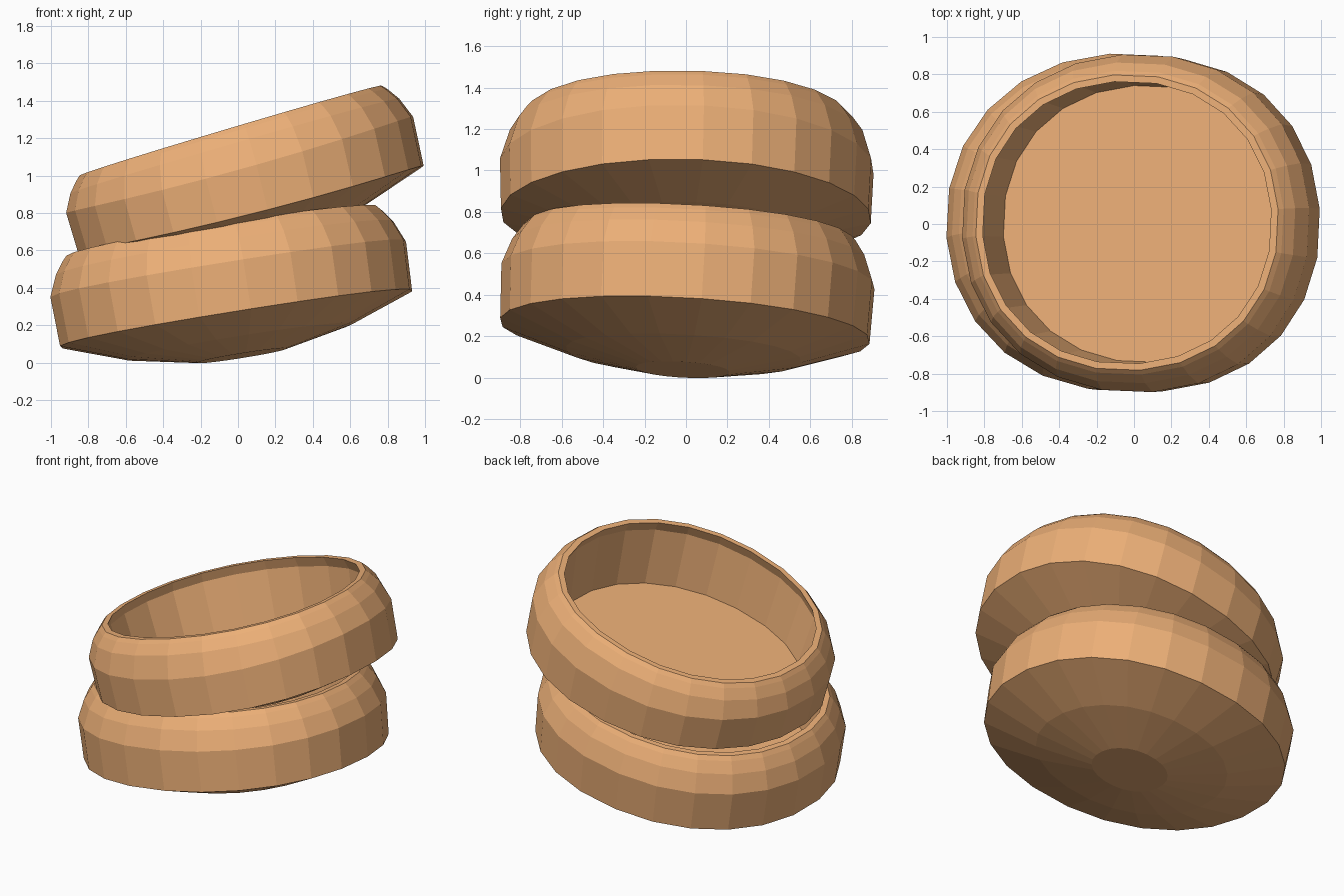
import bpy, bmesh
from math import sin, cos, pi, radians
from mathutils import Euler

if "Cube" in bpy.data.objects:
    bpy.data.objects.remove(bpy.data.objects["Cube"])

SIDES = 24
RX, RY = 0.965, 0.905   # half widths of a bowl

# radius (fraction of half width) and height, from the domed base up over the lip to the floor
PROFILE = [(0.25, -0.20), (0.63, -0.125), (0.99, 0.0), (1.0, 0.26), (0.95, 0.37),
           (0.90, 0.435), (0.875, 0.46), (0.835, 0.46), (0.86, 0.39), (0.82, 0.01)]

clay = bpy.data.materials.new("clay")
clay.diffuse_color = (0.84, 0.43, 0.185, 1)
clay.use_nodes = True
clay.node_tree.nodes["Principled BSDF"].inputs["Base Color"].default_value = clay.diffuse_color


def soft_circle(a, power=2 / 2.12):
    """Point on a slightly squared circle."""
    c, s = cos(a), sin(a)
    return (abs(c) ** power * (1 if c > 0 else -1),
            abs(s) ** power * (1 if s > 0 else -1))


def bowl(name, location, tilt_x, tilt_y, height=1.0, turn=0.0, skew=0.0, sag=0.0):
    """Skew makes the wall taller on the +x side, sag droops it at front and back."""
    bm = bmesh.new()
    rings = []
    for r, z in PROFILE:
        ring = []
        for i in range(SIDES):
            x, y = soft_circle(2 * pi * (i + turn) / SIDES)
            droop = sag * y * y if r > 0.98 else 0
            x, y = x * r * RX, y * r * RY
            h = z * (height + skew * x) if z > 0 else z
            ring.append(bm.verts.new((x, y, h - droop)))
        rings.append(ring)
    for low, high in zip(rings, rings[1:]):
        for i in range(SIDES):
            j = (i + 1) % SIDES
            bm.faces.new((low[i], low[j], high[j], high[i]))
    bm.faces.new(rings[-1])              # inner floor
    bm.faces.new(rings[0][::-1])         # centre of the domed base
    bmesh.ops.recalc_face_normals(bm, faces=bm.faces)
    mesh = bpy.data.meshes.new(name)
    bm.to_mesh(mesh)
    bm.free()
    mesh.materials.append(clay)
    ob = bpy.data.objects.new(name, mesh)
    ob.location = location
    ob.rotation_euler = Euler((radians(tilt_x), radians(tilt_y), 0))
    bpy.context.collection.objects.link(ob)
    return ob


# two bowls stacked askew
bowl("lower_bowl", (-0.01, -0.005, 0.235), -3.2, -9.1, 1.03, 0.3, 0, 0.01)
bowl("upper_bowl", (0.069, 0.0, 0.82), -1, -14.2, 0.945, 0.3, 0.09, 0.04)
